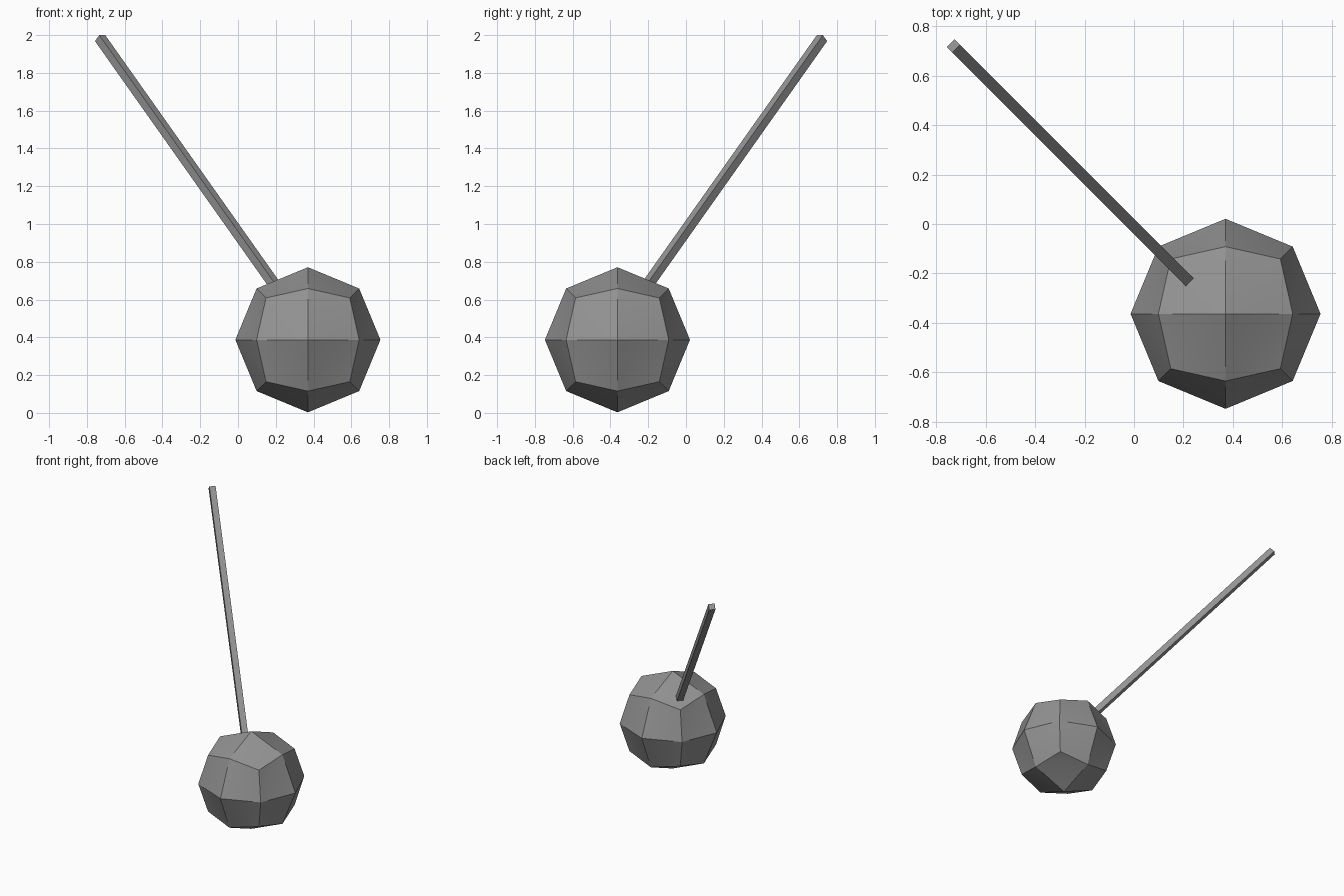
import bpy
from mathutils import Matrix, Vector

if "Cube" in bpy.data.objects:
    bpy.data.objects.remove(bpy.data.objects["Cube"])

CENTRE = Vector((0.37, -0.363, 0.387))
RADIUS = 0.384

dark = bpy.data.materials.new("dark_grey")
dark.diffuse_color = (0.29, 0.29, 0.29, 1)
dark.use_nodes = True
dark.node_tree.nodes["Principled BSDF"].inputs["Base Color"].default_value = dark.diffuse_color

# Faceted ball: cube split once, pushed to a sphere, facets then refined in place
bpy.ops.mesh.primitive_cube_add(size=2, location=CENTRE)
ball = bpy.context.object
ball.name = "ball"
split = ball.modifiers.new("split", 'SUBSURF')
split.subdivision_type = 'SIMPLE'
split.levels = split.render_levels = 1
bpy.ops.object.modifier_apply(modifier="split")
for v in ball.data.vertices:
    v.co = v.co.normalized() * RADIUS
refine = ball.modifiers.new("refine", 'SUBSURF')
refine.subdivision_type = 'SIMPLE'
refine.levels = refine.render_levels = 3
bpy.ops.object.modifier_apply(modifier="refine")
bpy.ops.object.shade_smooth_by_angle(angle=0.4)
ball.data.materials.append(dark)

# Square rod leaning 45 degrees along the diagonal, ending inside the ball
top = Vector((-0.73, 0.72, 1.984))
axis = Vector((-1, 1, 2 ** 0.5)).normalized()
side = Vector((1, 1, 0)).normalized()
length = (top - CENTRE).dot(axis)
bpy.ops.mesh.primitive_cube_add(size=1)
rod = bpy.context.object
rod.name = "rod"
rot = Matrix((side, axis.cross(side), axis)).transposed().to_4x4()
rod.matrix_world = (Matrix.Translation(top - axis * length / 2) @ rot
                    @ Matrix.Diagonal((0.045, 0.045, length, 1)))
rod.data.materials.append(dark)
